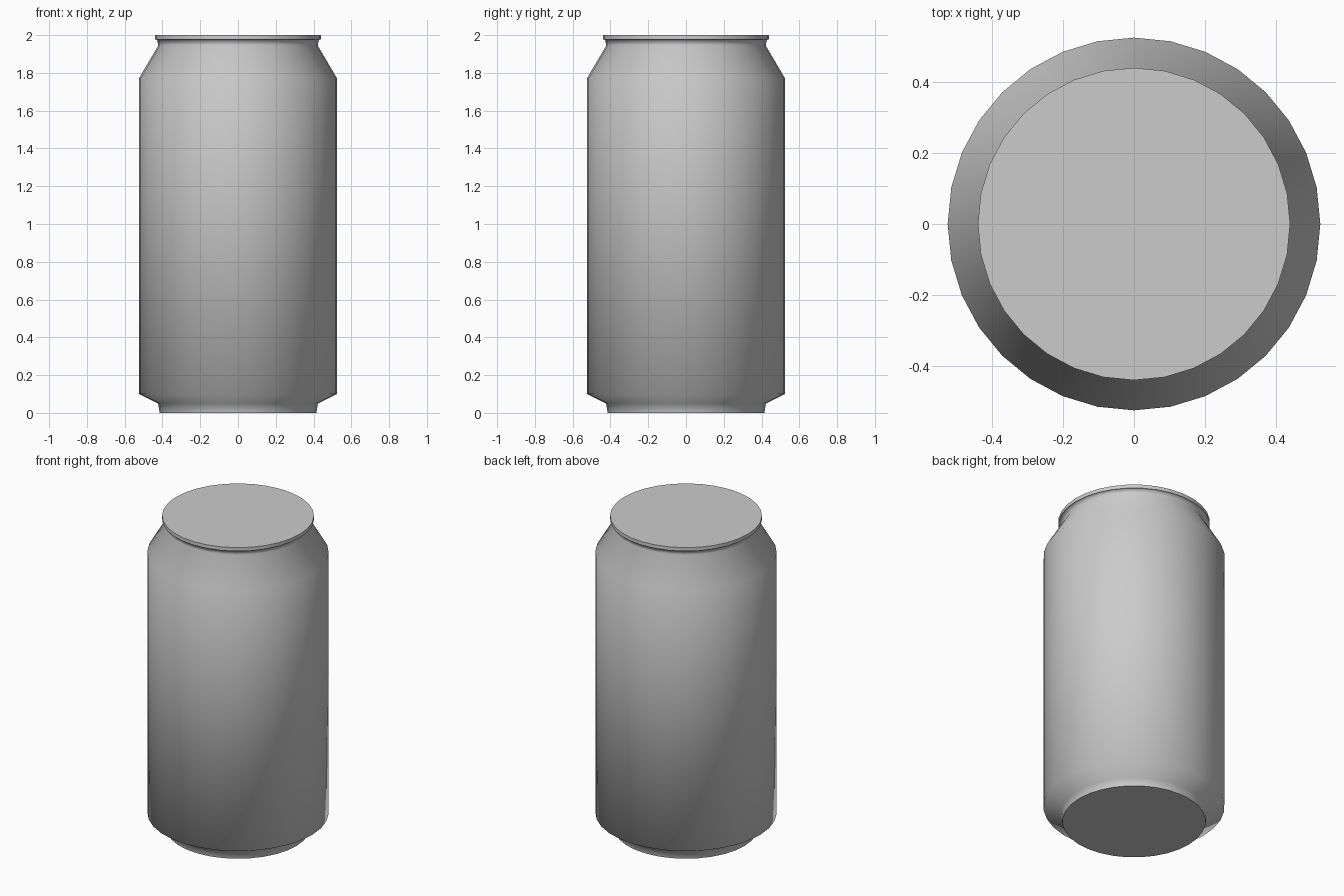
import bpy, bmesh, math

if "Cube" in bpy.data.objects:
    bpy.data.objects.remove(bpy.data.objects["Cube"])

SIDES = 32


def lathe(name, profile):
    """Revolve (radius, height) points around z into a capped solid."""
    bm = bmesh.new()
    rings = []
    for r, z in profile:
        rings.append([bm.verts.new((r * math.cos(2 * math.pi * i / SIDES),
                                    r * math.sin(2 * math.pi * i / SIDES), z))
                      for i in range(SIDES)])
    for low, high in zip(rings, rings[1:]):
        for i in range(SIDES):
            j = (i + 1) % SIDES
            bm.faces.new((low[i], low[j], high[j], high[i]))
    bm.faces.new(rings[0][::-1])
    bm.faces.new(rings[-1])
    bmesh.ops.recalc_face_normals(bm, faces=bm.faces)
    mesh = bpy.data.meshes.new(name)
    bm.to_mesh(mesh)
    bm.free()
    obj = bpy.data.objects.new(name, mesh)
    bpy.context.collection.objects.link(obj)
    bpy.ops.object.select_all(action='DESELECT')
    obj.select_set(True)
    bpy.context.view_layer.objects.active = obj
    bpy.ops.object.shade_smooth_by_angle(angle=math.radians(70))
    return obj


# Whole can: foot, tapered base, straight wall, shoulder, neck and lid rim
lathe("drink_can", [
    (0.415, 0.0), (0.423, 0.05), (0.525, 0.10), (0.525, 1.77),
    (0.422, 1.945), (0.428, 1.975), (0.44, 1.977), (0.44, 2.0),
])
